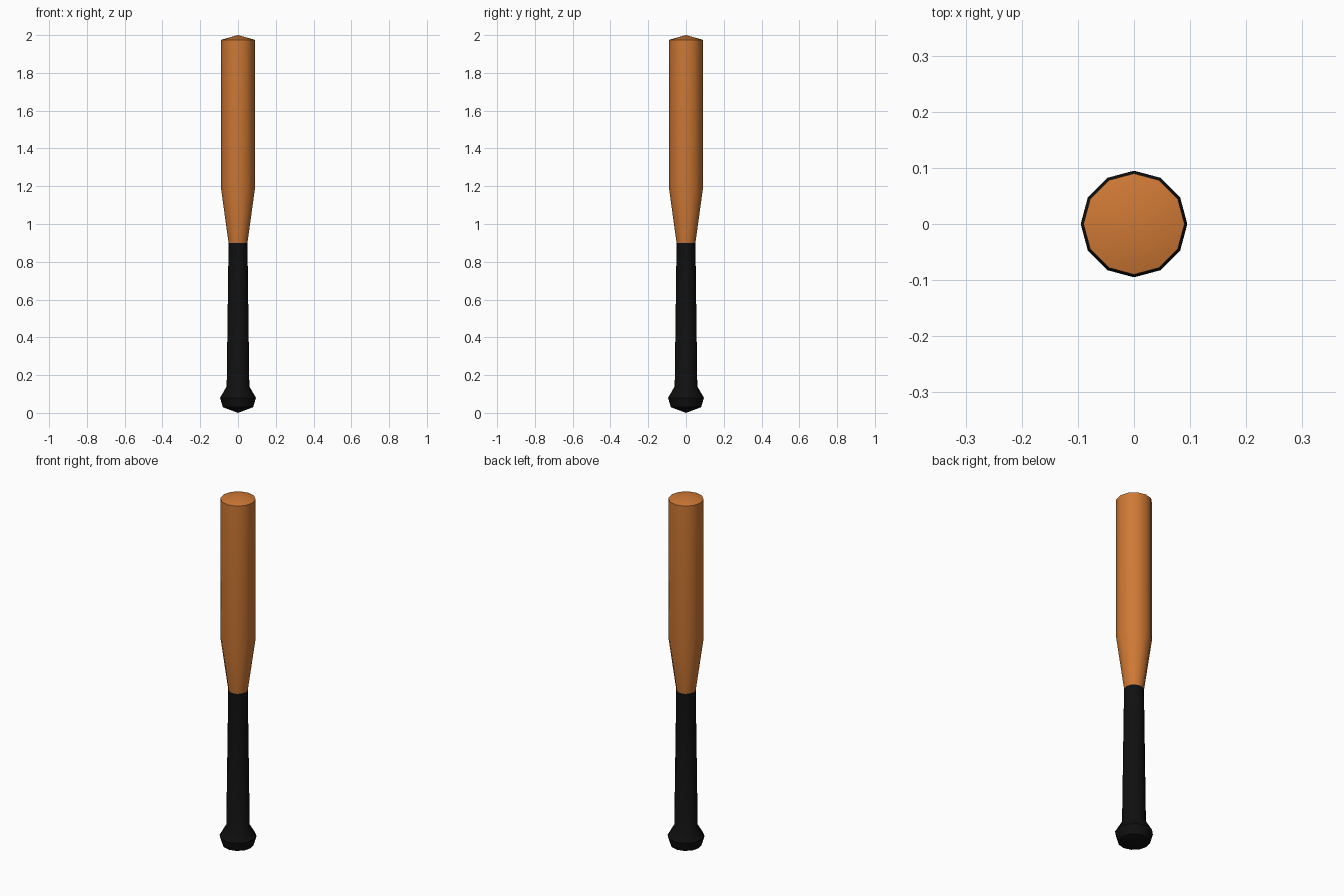
import bpy, bmesh, math

cube = bpy.data.objects.get("Cube")
if cube:
    bpy.data.objects.remove(cube, do_unlink=True)

SIDES = 12


def make_material(name, rgb, roughness):
    mat = bpy.data.materials.new(name)
    mat.use_nodes = True
    mat.diffuse_color = (*rgb, 1)
    bsdf = mat.node_tree.nodes["Principled BSDF"]
    bsdf.inputs["Base Color"].default_value = (*rgb, 1)
    bsdf.inputs["Roughness"].default_value = roughness
    return mat


def lathe(name, profile, mat):
    """Turn a (radius, height) profile, listed bottom to top, around z."""
    bm = bmesh.new()
    rings = []
    for r, z in profile:
        count = SIDES if r > 0 else 1
        angles = [2 * math.pi * i / SIDES for i in range(count)]
        rings.append([bm.verts.new((r * math.cos(a), r * math.sin(a), z)) for a in angles])
    for low, high in zip(rings, rings[1:]):
        for i in range(SIDES):
            j = (i + 1) % SIDES
            if len(low) == 1:
                bm.faces.new((low[0], high[j], high[i]))
            elif len(high) == 1:
                bm.faces.new((low[i], low[j], high[0]))
            else:
                bm.faces.new((low[i], low[j], high[j], high[i]))
    mesh = bpy.data.meshes.new(name)
    bm.to_mesh(mesh)
    bm.free()
    mesh.materials.append(mat)
    obj = bpy.data.objects.new(name, mesh)
    bpy.context.collection.objects.link(obj)
    bpy.ops.object.select_all(action="DESELECT")
    obj.select_set(True)
    bpy.context.view_layer.objects.active = obj
    bpy.ops.object.shade_smooth_by_angle(angle=math.radians(35))
    return obj


wood = make_material("orange wood", (0.62, 0.19, 0.035), 0.6)
rubber = make_material("black grip", (0.005, 0.005, 0.005), 0.8)

# Rounded end knob and tapering grip
lathe("grip_and_knob", [(0, 0), (0.08, 0.03), (0.095, 0.08), (0.06, 0.14), (0.05, 0.9)], rubber)

# Flaring neck, straight barrel and shallow cone tip
lathe("barrel", [(0.05, 0.9), (0.09, 1.19), (0.09, 1.975), (0, 2)], wood)
